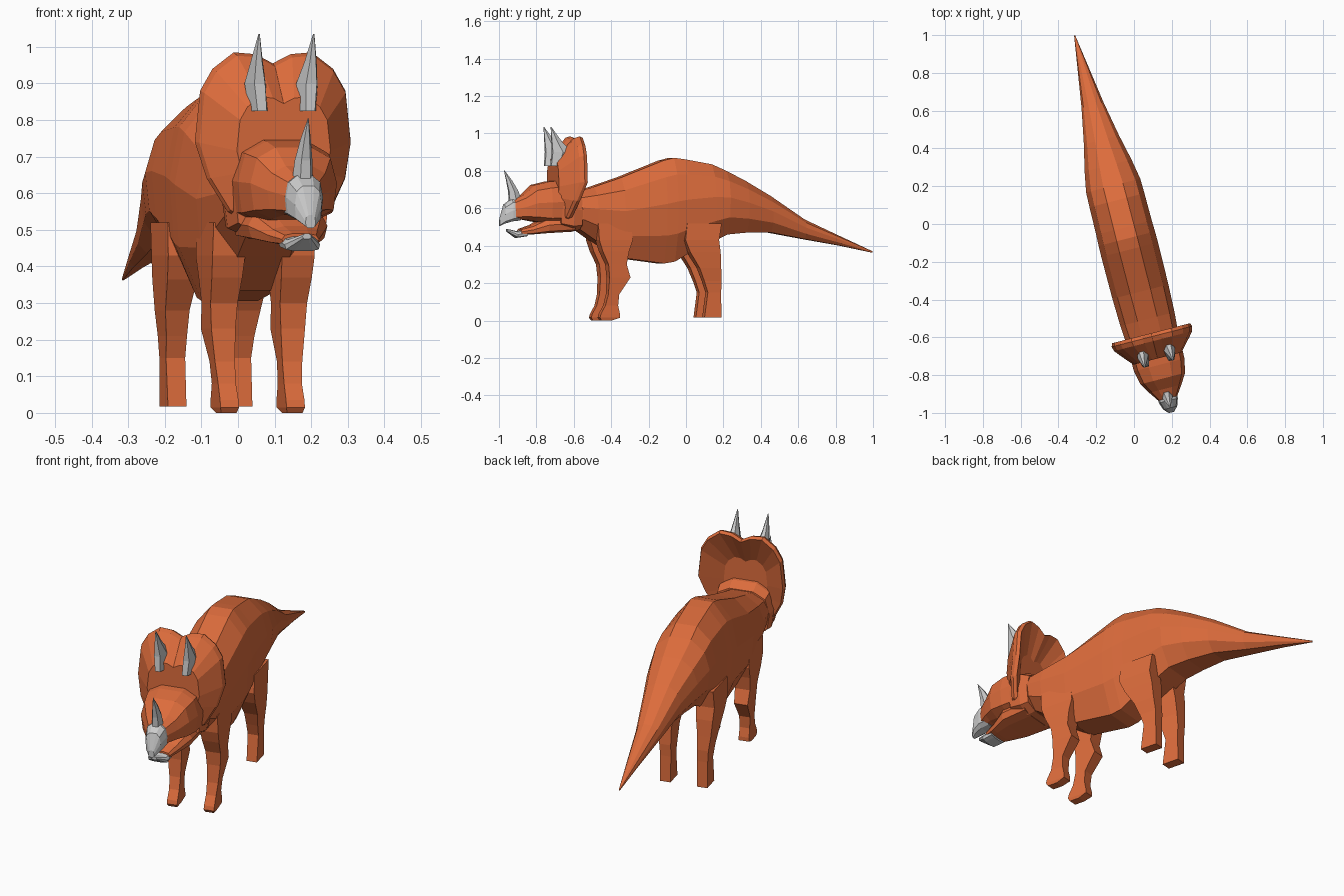
import bpy, bmesh, math
from mathutils import Matrix, Vector

# Whole animal is built along local y, then turned slightly about z
TURN = Matrix.Translation((-0.058, 0, 0)) @ Matrix.Rotation(math.radians(14.4), 4, 'Z')
skin = bpy.data.materials.new("orange_skin")
skin.diffuse_color = (0.72, 0.15, 0.045, 1)


def loft(name, rings, mat=None, closed=False):
    """Flat-shaded skin through equal-sized rings of points, capped unless closed."""
    bm = bmesh.new()
    vs = [[bm.verts.new(TURN @ Vector(p)) for p in r] for r in rings]
    n = len(vs[0])
    for a, b in zip(vs, vs[1:]):
        for i in range(n):
            j = (i + 1) % n
            bm.faces.new((a[i], a[j], b[j], b[i]))
    bm.faces.new(vs[0])
    bm.faces.new(vs[-1])
    bmesh.ops.recalc_face_normals(bm, faces=bm.faces)
    me = bpy.data.meshes.new(name)
    bm.to_mesh(me)
    bm.free()
    ob = bpy.data.objects.new(name, me)
    bpy.context.collection.objects.link(ob)
    if mat:
        me.materials.append(mat)
    return ob


def section(shape, y, w, top, bot):
    """Upright symmetric cross-section; shape lists (x, z) fractions of the right half."""
    half = [(x * w, bot + t * (top - bot)) for x, t in shape]
    pts = half + [(-x, z) for x, z in reversed(half)]
    return [(x, y, z) for x, z in pts]


BODY = [(0.36, 1), (0.82, 0.84), (1, 0.58), (0.92, 0.27), (0.5, 0)]
HEAD = [(0.42, 1), (0.85, 0.85), (1, 0.5), (0.92, 0.12), (0.5, 0)]

# Body and tail
body = [(-0.68, .115, .70, .51), (-0.60, .142, .69, .485), (-0.52, .148, .715, .43),
        (-0.37, .153, .765, .335), (-0.14, .155, .855, .305), (-0.08, .154, .87, .315),
        (-0.02, .152, .862, .35), (0.13, .15, .835, .42), (0.21, .148, .80, .46),
        (0.32, .128, .745, .47), (0.46, .096, .665, .47), (0.65, .06, .54, .435),
        (0.85, .03, .45, .40), (1.03, .003, .37, .362)]
loft("body_and_tail", [section(BODY, *r) for r in body], skin)

# Neck collar
loft("neck_collar", [section(HEAD, *r) for r in
                     [(-0.72, .135, .73, .49), (-0.65, .148, .72, .475), (-0.605, .142, .695, .485)]], skin)

# Upper head and snout
head = [(-0.68, .14, .75, .52), (-0.77, .138, .742, .52), (-0.845, .122, .725, .53),
        (-0.90, .088, .675, .54), (-0.955, .05, .645, .54)]
loft("upper_head", [section(HEAD, *r) for r in head], skin)

# Lower jaw
jaw = [(-0.64, .12, .56, .475), (-0.78, .112, .555, .467), (-0.86, .075, .51, .46),
       (-0.92, .052, .49, .458)]
loft("lower_jaw", [section(HEAD, *r) for r in jaw], skin)

# Upper and lower beak
loft("upper_beak", [section(HEAD, *r) for r in
                    [(-0.92, .053, .645, .535), (-0.965, .052, .648, .53),
                     (-1.005, .038, .62, .518), (-1.03, .014, .54, .505)]])
loft("lower_beak", [section(HEAD, *r) for r in
                    [(-0.885, .054, .487, .45), (-0.94, .05, .478, .442), (-0.99, .012, .49, .475)]])

# Frill: thin dish with a two-lobed rim
edge = [(.0001, .955), (.05, .98), (.11, .985), (.17, .94), (.205, .88),
        (.22, .74), (.195, .64), (.145, .55), (.06, .50)]
edge = edge + [(-x, z) for x, z in reversed(edge)]


def frill_ring(scale, y, lean):
    return [(x * scale, y - lean * max(0, .74 - z), .68 + (z - .68) * scale) for x, z in edge]


loft("frill", [frill_ring(.5, -.665, 0), frill_ring(.97, -.597, .35), frill_ring(1, -.615, .35),
               frill_ring(.97, -.64, .3), frill_ring(.6, -.735, 0)], skin)


def horn(name, levels, sides=6):
    """Spike from levels of (x, y, z, half width, half depth)."""
    loft(name, [[(x + w * math.cos(k * math.tau / sides), y + d * math.sin(k * math.tau / sides), z)
                 for k in range(sides)] for x, y, z, w, d in levels])


# Nose horn
horn("nose_horn", [(0, -.94, .625, .03, .04), (0, -.953, .69, .025, .03),
                   (0, -.977, .75, .014, .017), (0, -1.005, .805, .001, .001)])


def leg(name, side, levels):
    """Squared leg from levels of (z, front y, back y, centre x, half width)."""
    loft(name, [[(side * (x - w), a, z), (side * (x + w), a, z), (side * (x + w), b, z), (side * (x - w), b, z)]
                for z, a, b, x, w in levels], skin)


front = [(0, -.495, -.44, .093, .022), (.015, -.505, -.395, .093, .026), (.035, -.50, -.395, .093, .026),
         (.08, -.475, -.405, .093, .025), (.14, -.46, -.40, .095, .028), (.23, -.455, -.34, .098, .034),
         (.30, -.462, -.362, .098, .038), (.37, -.495, -.35, .098, .043), (.43, -.515, -.33, .098, .046),
         (.52, -.52, -.34, .1, .042)]
rear = [(.017, .072, .165, .093, .026), (.15, .09, .163, .093, .027), (.21, .07, .165, .095, .029),
        (.28, .042, .16, .1, .034), (.365, -.012, .155, .1, .042), (.43, -.04, .145, .1, .047),
        (.52, -.03, .16, .1, .046)]

# Paired parts: brow horns and legs
for tag, s in (("left", 1), ("right", -1)):
    horn(tag + "_brow_horn", [(s * .068, -.725, .825, .026, .045), (s * .073, -.705, .90, .03, .06),
                              (s * .076, -.735, .96, .017, .03), (s * .077, -.765, 1.035, .002, .002)])
    leg(tag + "_front_leg", s, front)
    leg(tag + "_rear_leg", s, rear)
